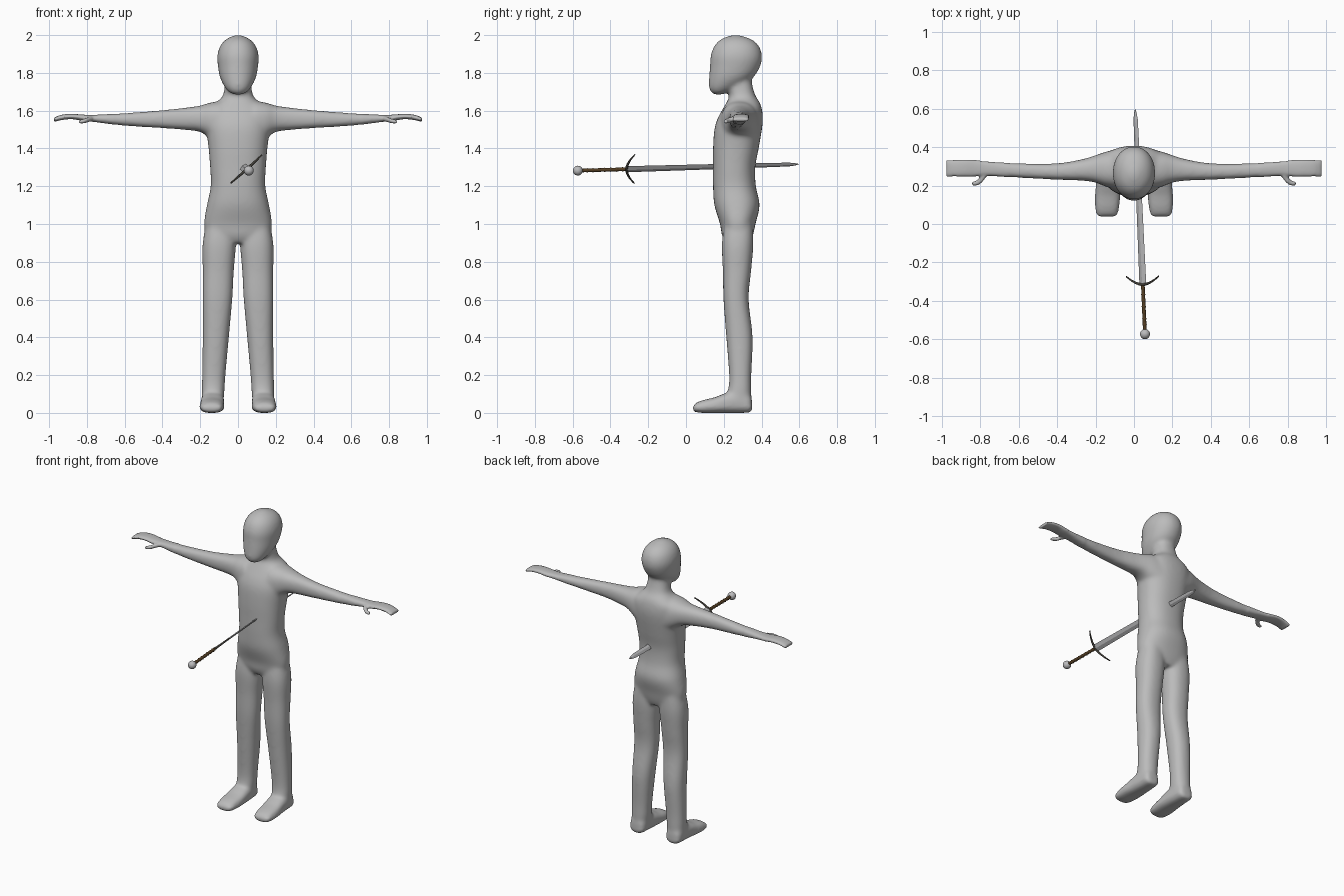
import bpy, bmesh, math
from mathutils import Vector, Matrix

if "Cube" in bpy.data.objects:
    bpy.data.objects.remove(bpy.data.objects["Cube"])


def material(name, rgb):
    m = bpy.data.materials.new(name)
    m.diffuse_color = (*rgb, 1)
    m.use_nodes = True
    m.node_tree.nodes["Principled BSDF"].inputs["Base Color"].default_value = m.diffuse_color
    return m


SKIN = material("mannequin grey", (0.5, 0.5, 0.5))
STEEL = material("steel grey", (0.5, 0.5, 0.51))
IRON = material("dark iron", (0.06, 0.055, 0.045))
LEATHER = material("brown leather", (0.09, 0.05, 0.018))


def spline(rows, steps):
    """Catmull-Rom refinement of a list of ring rows."""
    rows = [Vector(r) for r in rows]
    out = []
    for i in range(len(rows) - 1):
        p0, p1, p2 = rows[max(i - 1, 0)], rows[i], rows[i + 1]
        p3 = rows[min(i + 2, len(rows) - 1)]
        for s in range(steps):
            t = s / steps
            out.append(0.5 * (2 * p1 + (p2 - p0) * t + (2 * p0 - 5 * p1 + 4 * p2 - p3) * t ** 2
                              + (3 * p1 - p0 - 3 * p2 + p3) * t ** 3))
    return out + [rows[-1]]


def loft(bm, axis, rows, sides=32, power=2.3, steps=6, mirror=False):
    """Rings (position, a0, a1, b0, b1) along an axis; a and b are the other two axes in order."""
    for sign in ((1, -1) if mirror else (1,)):
        rings = []
        for t, a0, a1, b0, b1 in (spline(rows, steps) if steps > 1 else rows):
            ring = []
            for k in range(sides):
                c, s = math.cos(math.tau * k / sides), math.sin(math.tau * k / sides)
                a = (a0 + a1) / 2 + (a1 - a0) / 2 * math.copysign(abs(c) ** (2 / power), c)
                b = (b0 + b1) / 2 + (b1 - b0) / 2 * math.copysign(abs(s) ** (2 / power), s)
                p = [a, b]
                p.insert("xyz".index(axis), t)
                ring.append(bm.verts.new((p[0] * sign, p[1], p[2])))
            rings.append(ring)
        for r, q in zip(rings, rings[1:]):
            for k in range(sides):
                j = (k + 1) % sides
                bm.faces.new((r[k], r[j], q[j], q[k]))
        bm.faces.new(rings[0][::-1])
        bm.faces.new(rings[-1])
    bmesh.ops.recalc_face_normals(bm, faces=bm.faces)


def finish(bm, name, mat, matrix=None, smooth=True):
    mesh = bpy.data.meshes.new(name)
    bm.to_mesh(mesh)
    bm.free()
    ob = bpy.data.objects.new(name, mesh)
    bpy.context.collection.objects.link(ob)
    mesh.materials.append(mat)
    for p in mesh.polygons:
        p.use_smooth = smooth
    if matrix:
        ob.matrix_world = matrix
    return ob


# ---- body: overlapping lofts, fused by a voxel remesh ----
bm = bmesh.new()
# torso and neck
loft(bm, "z", [(z, -w, w, f, b) for z, w, f, b in (
    (0.90, .09, .21, .34), (0.94, .16, .19, .355), (1.0, .18, .18, .368), (1.1, .165, .15, .39),
    (1.2, .145, .143, .37), (1.3, .148, .143, .367), (1.4, .156, .143, .385), (1.5, .168, .15, .402),
    (1.56, .17, .168, .407), (1.61, .16, .195, .402), (1.645, .115, .215, .39),
    (1.675, .083, .228, .37), (1.72, .072, .22, .355), (1.8, .06, .22, .34))])
# head
loft(bm, "z", [(z, -w, w, f, b) for z, w, f, b in (
    (1.685, .022, .15, .19), (1.70, .05, .13, .23), (1.73, .074, .12, .29), (1.78, .097, .122, .36),
    (1.84, .107, .127, .395), (1.89, .11, .13, .403), (1.94, .096, .148, .388),
    (1.975, .067, .18, .352), (1.995, .03, .225, .30), (2.002, .008, .255, .27))], power=2.1)
# legs
loft(bm, "z", [(1.04, .03, .16, .21, .35), (.9, .012, .187, .19, .357), (.75, .022, .187, .195, .345),
               (.6, .03, .187, .198, .332), (.4, .048, .187, .213, .353), (.2, .066, .19, .228, .346),
               (.12, .071, .192, .222, .346), (.04, .08, .19, .20, .345)], mirror=True)
# feet
loft(bm, "y", [(.038, .11, .17, .012, .035), (.05, .088, .193, .005, .052), (.09, .077, .202, 0, .068),
               (.15, .072, .203, 0, .082), (.21, .072, .198, 0, .105), (.28, .076, .193, 0, .12),
               (.335, .085, .185, .003, .10), (.35, .11, .16, .02, .07)], power=2.6, mirror=True)
# arms and hands
loft(bm, "x", [(.09, .18, .39, 1.41, 1.652), (.15, .195, .375, 1.455, 1.642), (.2, .215, .358, 1.487, 1.627),
               (.27, .225, .337, 1.497, 1.617), (.4, .23, .316, 1.507, 1.603), (.6, .24, .316, 1.52, 1.587),
               (.76, .25, .325, 1.54, 1.578), (.82, .247, .333, 1.546, 1.579), (.88, .247, .337, 1.555, 1.583),
               (.935, .247, .334, 1.55, 1.578), (.975, .245, .332, 1.539, 1.563)], power=2.4, mirror=True)
# thumbs
loft(bm, "x", [(.765, .25, .28, 1.545, 1.57), (.79, .215, .26, 1.539, 1.567), (.815, .2, .23, 1.532, 1.558),
               (.842, .2, .22, 1.53, 1.55)], sides=16, power=2, mirror=True)
body = finish(bm, "body", SKIN)

remesh = body.modifiers.new("fuse", "REMESH")
remesh.mode = "VOXEL"
remesh.voxel_size = 0.0075
bm = bmesh.new()
bm.from_object(body, bpy.context.evaluated_depsgraph_get())
body.modifiers.clear()
# soften the joints strongly, the thin hands only a little
trunk = [v for v in bm.verts if abs(v.co.x) < 0.65 and v.co.z > 0.04]
for verts, count in ((trunk, 14), (list(bm.verts), 2)):
    for _ in range(count):
        bmesh.ops.smooth_vert(bm, verts=verts, factor=0.5,
                              use_axis_x=True, use_axis_y=True, use_axis_z=True)
bm.to_mesh(body.data)
bm.free()
for p in body.data.polygons:
    p.use_smooth = True

# ---- sword: local y runs to the tip, local x along the guard ----
axis = (Vector((.006, .6, 1.317)) - Vector((.057, -.57, 1.283))).normalized()
guard_dir = Vector((.74, 0, .67))
guard_dir = (guard_dir - axis * guard_dir.dot(axis)).normalized()
flat = guard_dir.cross(axis)
frame = Matrix((guard_dir, axis, flat)).transposed().to_4x4()
frame.translation = (.046, -.315, 1.29)

# blade
bm = bmesh.new()
loft(bm, "y", [(y, -w, w, -t, t) for y, w, t in (
    (0, .024, .006), (.5, .02, .005), (.86, .015, .004), (.895, .009, .003), (.915, .001, .001))],
    sides=4, power=2, steps=1)
finish(bm, "sword_blade", STEEL, frame, smooth=False)

# bowed guard
bm = bmesh.new()
bow = []
for i in range(-8, 9):
    x = i / 8
    r = .008 - .004 * abs(x)
    y = .042 * abs(x) ** 1.8
    bow.append((x * .112, y - r, y + r, -r, r))
loft(bm, "x", bow, sides=12, power=2, steps=1)
finish(bm, "sword_guard", IRON, frame)

# grip with wrapped ridges
bm = bmesh.new()
grip = []
for i in range(46):
    y = -.24 + .235 * i / 45
    r = .0095 + (.0025 if i % 6 == 0 else 0)
    grip.append((y, -r, r, -r, r))
loft(bm, "y", grip, sides=14, power=2, steps=1)
finish(bm, "sword_grip", LEATHER, frame)

# pommel
bm = bmesh.new()
bmesh.ops.create_uvsphere(bm, u_segments=24, v_segments=14, radius=.026,
                          matrix=Matrix.Translation((0, -.258, 0)))
finish(bm, "sword_pommel", STEEL, frame)
